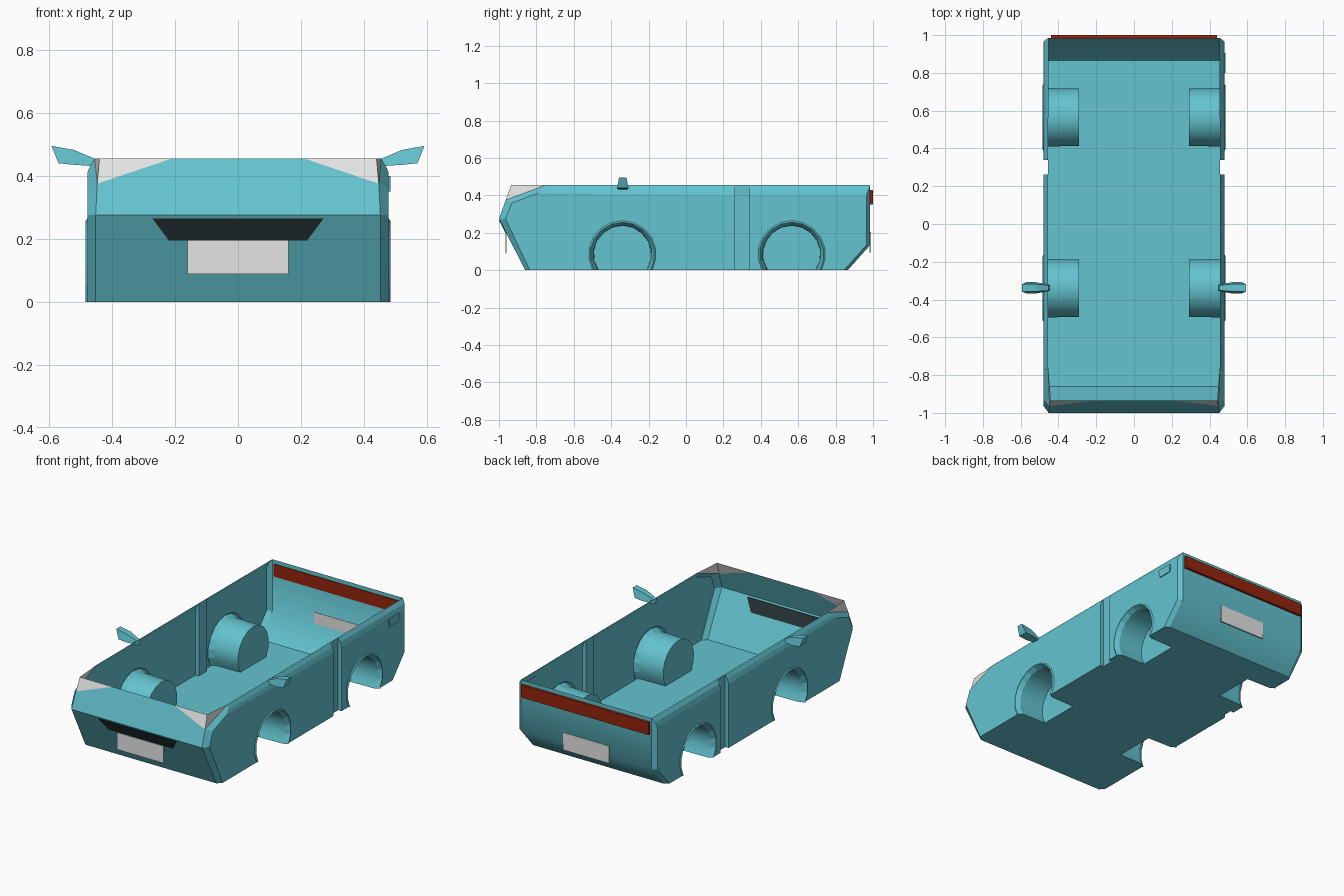
import bpy, bmesh, math

if "Cube" in bpy.data.objects:
    bpy.data.objects.remove(bpy.data.objects["Cube"])


def material(name, rgb):
    m = bpy.data.materials.new(name)
    m.diffuse_color = (*rgb, 1)
    m.use_nodes = True
    m.node_tree.nodes["Principled BSDF"].inputs["Base Color"].default_value = m.diffuse_color
    return m


TEAL = material("teal paint", (0.125, 0.55, 0.63))
WHITE = material("light grey", (0.78, 0.78, 0.78))
BLACK = material("grille black", (0.02, 0.032, 0.035))
RED = material("tail light red", (0.30, 0.018, 0.004))


def finish(name, bm, mats):
    bmesh.ops.recalc_face_normals(bm, faces=bm.faces[:])
    me = bpy.data.meshes.new(name)
    bm.to_mesh(me)
    bm.free()
    for m in mats:
        me.materials.append(m)
    ob = bpy.data.objects.new(name, me)
    bpy.context.collection.objects.link(ob)
    return ob


def loft(name, ring_a, ring_b, mat):
    """Closed solid between two matching outlines."""
    bm = bmesh.new()
    a = [bm.verts.new(p) for p in ring_a]
    b = [bm.verts.new(p) for p in ring_b]
    bm.faces.new(a)
    bm.faces.new(b[::-1])
    n = len(a)
    for i in range(n):
        j = (i + 1) % n
        bm.faces.new((a[i], b[i], b[j], a[j]))
    return finish(name, bm, [mat])


def rect_plate(name, hx, z0, z1, y0, y1, mat):
    ring = [(-hx, z0), (hx, z0), (hx, z1), (-hx, z1)]
    return loft(name, [(x, y0, z) for x, z in ring], [(x, y1, z) for x, z in ring], mat)


# Key edges of the right half: front panel edge F, side panel front edge S,
# rear panel edge B, side panel rear edge R
F = [(0.452, -0.86, 0), (0.452, -1, 0.275), (0.447, -0.964, 0.375), (0.44, -0.935, 0.455)]
S = [(0.478, -0.835, 0), (0.478, -0.965, 0.275), (0.478, -0.93, 0.36), (0.478, -0.79, 0.412)]
B = [(0.452, 0.985, 0.455), (0.452, 0.985, 0.135), (0.452, 0.865, 0)]
R = [(0.478, 0.965, 0.40), (0.478, 0.965, 0.135), (0.478, 0.845, 0)]
M3, T, H = (0.47, -0.77, 0.43), (0.455, -0.75, 0.455), (0.21, -0.935, 0.455)
RM = (0.47, 0.975, 0.43)
G0, G1 = 0.262, 0.34          # groove behind the doors


def section(y):
    return [(0.478, y, 0), (0.478, y, 0.40), (0.47, y, 0.43), (0.455, y, 0.455), (0.455, y, 0)]


def arch(c, x, r, n=12, cz=0.085):
    a0 = -math.asin(cz / r)
    pts = []
    for i in range(n + 1):
        a = a0 + (math.pi - 2 * a0) * i / n
        pts.append((x, c - r * math.cos(a), max(0, cz + r * math.sin(a))))
    return pts


wells = [[arch(c, x, r) for x, r in ((0.478, 0.18), (0.484, 0.172), (0.455, 0.156), (0.29, 0.153))]
         for c in (-0.34, 0.565)]
g0, g1 = section(G0), section(G1)


def mid(p):
    return (0, p[1], p[2])


# (points, material index, smooth)
polys = [
    ([mid(F[0]), F[0], F[1], mid(F[1])], 0, False),            # lower nose
    ([mid(F[1]), F[1], F[2], H, mid(H)], 0, False),            # upper nose
    ([F[2], F[3], H], 1, False),                               # headlight front
    ([F[2], F[3], T], 1, False),                               # headlight side
    ([F[2], T, M3, S[3], S[2]], 0, False),
    ([F[0], F[1], S[1], S[0]], 0, False),                      # front corner
    ([F[1], F[2], S[2], S[1]], 0, False),
    (S + [g0[1], g0[0]] + wells[0][0][::-1], 0, False),        # front side panel
    ([S[3], M3, g0[2], g0[1]], 0, False),                      # shoulder
    ([M3, T, g0[3], g0[2]], 0, False),
    (g0, 0, False), (g1, 0, False),                            # groove
    ([g0[3], g0[4], g1[4], g1[3]], 0, False),
    ([g1[0], g1[1]] + R + wells[1][0][::-1], 0, False),        # rear side panel
    ([g1[1], g1[2], RM, R[0]], 0, False),
    ([g1[2], g1[3], B[0], RM], 0, False),
    ([B[0], RM, R[0], R[1], B[1]], 0, False),                  # rear corner
    ([B[1], R[1], R[2], B[2]], 0, False),
    ([mid(B[0]), B[0], B[1], mid(B[1])], 0, True),             # tail
    ([mid(B[1]), B[1], B[2], mid(B[2])], 0, True),
]
floor = [mid(F[0]), F[0], S[0]]
for k, w in enumerate(wells):
    floor += [r[0] for r in w] + [r[-1] for r in w[::-1]]
    if k == 0:
        floor += [g0[0], g0[4], g1[4], g1[0]]
floor += [R[2], B[2], mid(B[2])]
polys.append((floor, 0, False))
for w in wells:                                                # wheel wells
    for k in range(3):
        for i in range(12):
            polys.append(([w[k][i], w[k][i + 1], w[k + 1][i + 1], w[k + 1][i]], 0, k == 2))
    polys.append((w[3], 0, False))

# Body shell: right half plus mirrored half, welded
bm = bmesh.new()
for sx in (1, -1):
    for pts, mi, smooth in polys:
        f = bm.faces.new([bm.verts.new((sx * x, y, z)) for x, y, z in pts][::sx])
        f.material_index = mi
        f.smooth = smooth
bmesh.ops.remove_doubles(bm, verts=bm.verts[:], dist=0.0005)
seam = [e for e in bm.edges if all(abs(v.co.x) < 1e-5 for v in e.verts) and len(e.link_faces) == 2]
bmesh.ops.dissolve_edges(bm, edges=seam, use_verts=True)
finish("body_shell", bm, [TEAL, WHITE])


# Grille lying on the sloped lower nose
def nose(x, z, d):
    return (x, -0.86 - 0.14 * z / 0.275 + d, z)


grille = [(-0.22, 0.195), (0.22, 0.195), (0.272, 0.265), (-0.272, 0.265)]
loft("grille", [nose(x, z, -0.004) for x, z in grille], [nose(x, z, 0.004) for x, z in grille], BLACK)

# Plates and tail light bar
rect_plate("front_plate", 0.16, 0.088, 0.194, -0.965, -0.961, WHITE)
rect_plate("rear_plate", 0.16, 0.095, 0.203, 0.982, 0.988, WHITE)
rect_plate("tail_light_bar", 0.44, 0.352, 0.43, 0.981, 1.0, RED)

# Fuel flap on the right side
flap = [(0.80, 0.40), (0.905, 0.40), (0.90, 0.35), (0.81, 0.35)]
loft("fuel_flap", [(0.476, y, z) for y, z in flap], [(0.484, y, z) for y, z in flap], TEAL)

# Wing mirrors: front outline with a half depth at each point
outline = [(0.445, 0.43, 0.016), (0.452, 0.453, 0.013), (0.52, 0.482, 0.02),
           (0.592, 0.495, 0.02), (0.57, 0.44, 0.03), (0.52, 0.435, 0.03)]
for side, sx in (("right", 1), ("left", -1)):
    loft(side + "_mirror", [(sx * x, -0.338 - d, z) for x, z, d in outline],
         [(sx * x, -0.338 + d, z) for x, z, d in outline], TEAL)
